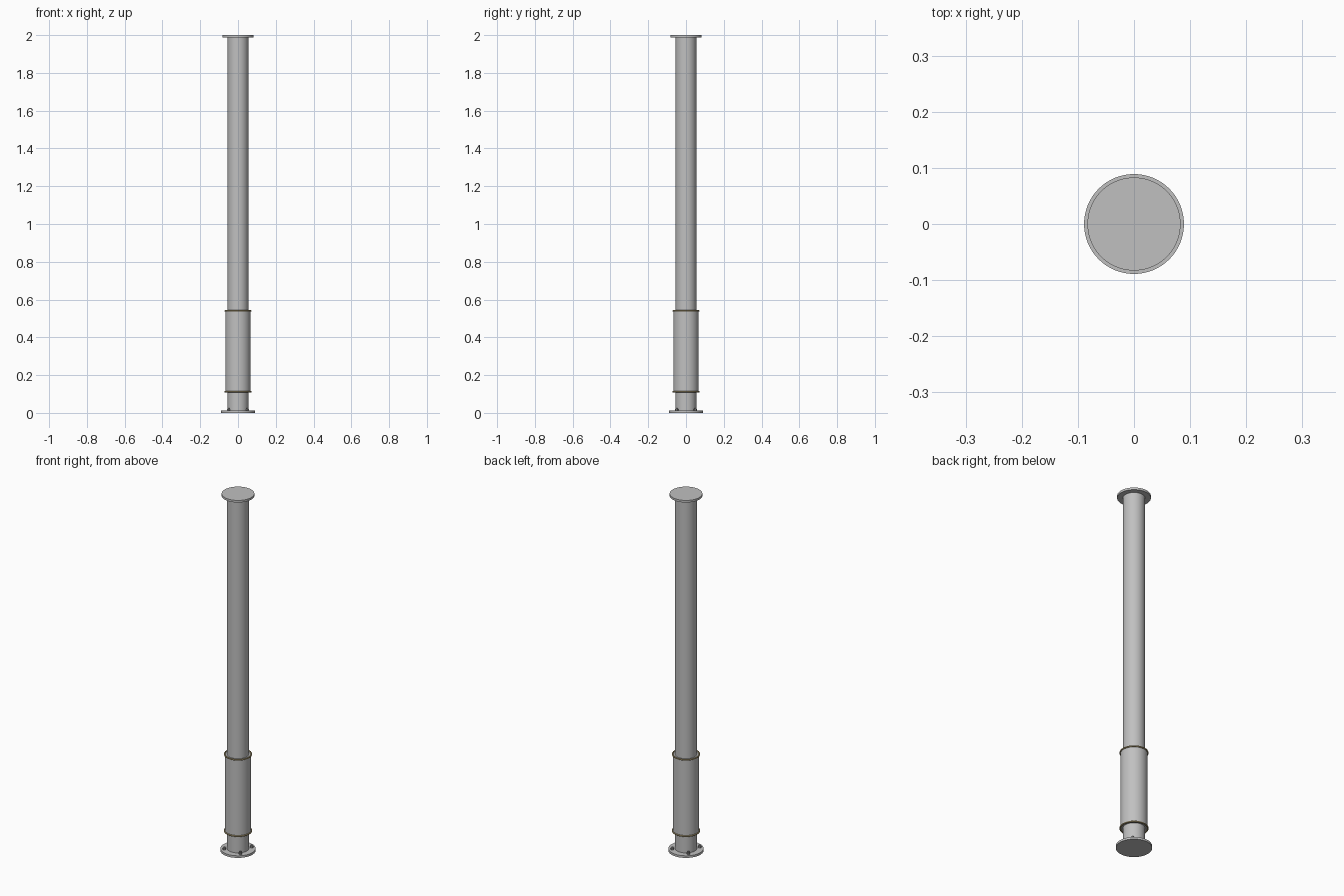
import bpy, math

cube = bpy.data.objects.get("Cube")
if cube:
    bpy.data.objects.remove(cube, do_unlink=True)

SEGMENTS = 64


def material(name, color):
    m = bpy.data.materials.new(name)
    m.diffuse_color = (*color, 1)
    m.use_nodes = True
    m.node_tree.nodes["Principled BSDF"].inputs["Base Color"].default_value = (*color, 1)
    return m


steel = material("light grey steel", (0.53, 0.53, 0.53))
brass = material("dull brass", (0.45, 0.36, 0.18))
bolt_grey = material("bolt grey", (0.3, 0.3, 0.3))


def finish(obj, name, mat):
    obj.name = name
    obj.data.materials.append(mat)
    bpy.ops.object.shade_smooth_by_angle(angle=math.radians(35))
    return obj


def cylinder(name, radius, bottom, top, mat, x=0, y=0, sides=SEGMENTS):
    bpy.ops.mesh.primitive_cylinder_add(vertices=sides, radius=radius, depth=top - bottom,
                                        location=(x, y, (bottom + top) / 2))
    return finish(bpy.context.object, name, mat)


# Main post and the wider sleeve around its lower part
cylinder("post", 0.055, 0.01, 1.99, steel)
cylinder("sleeve", 0.067, 0.112, 0.54, steel)

# Thin rings at both ends of the sleeve
for name, z in (("lower_ring", 0.112), ("upper_ring", 0.54)):
    bpy.ops.mesh.primitive_torus_add(major_radius=0.068, minor_radius=0.004,
                                     major_segments=SEGMENTS, minor_segments=10,
                                     location=(0, 0, z))
    finish(bpy.context.object, name, brass)

# Round plates at the two ends
cylinder("base_flange", 0.089, 0, 0.012, steel)
cylinder("top_cap", 0.083, 1.988, 2, steel)

# Four bolts on the diagonals of the base flange
for i in range(4):
    a = math.radians(45 + 90 * i)
    x, y = 0.07 * math.cos(a), 0.07 * math.sin(a)
    cylinder(f"bolt_head_{i + 1}", 0.009, 0.011, 0.02, bolt_grey, x, y, 6)
    cylinder(f"bolt_tip_{i + 1}", 0.005, 0.02, 0.027, bolt_grey, x, y, 16)
